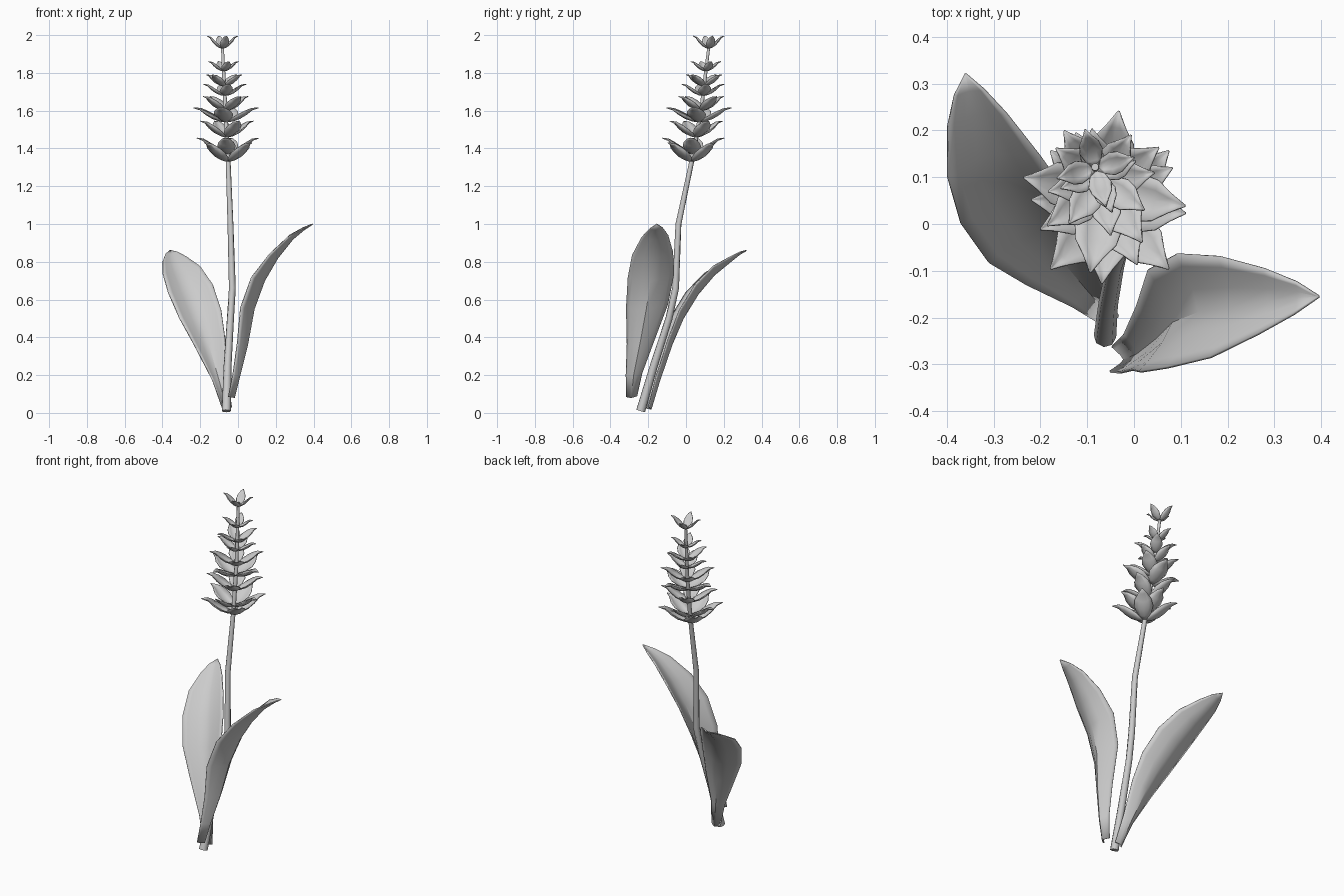
import bpy
import math
from mathutils import Vector

cube = bpy.data.objects.get("Cube")
if cube:
    bpy.data.objects.remove(cube, do_unlink=True)

grey = bpy.data.materials.new("plain_grey")
grey.use_nodes = True
COLOUR = (0.6, 0.6, 0.6, 1)
grey.diffuse_color = COLOUR
grey.node_tree.nodes["Principled BSDF"].inputs["Base Color"].default_value = COLOUR


def add_mesh(name, verts, faces, thickness=0, angle=35):
    mesh = bpy.data.meshes.new(name)
    mesh.from_pydata(verts, [], faces)
    mesh.materials.append(grey)
    mesh.update()
    obj = bpy.data.objects.new(name, mesh)
    bpy.context.collection.objects.link(obj)
    bpy.ops.object.select_all(action="DESELECT")
    obj.select_set(True)
    bpy.context.view_layer.objects.active = obj
    bpy.ops.object.shade_smooth_by_angle(angle=math.radians(angle))
    if thickness:
        solid = obj.modifiers.new("thickness", "SOLIDIFY")
        solid.thickness = thickness
        solid.offset = 0
    return obj


def grid_faces(rows, columns, start=0):
    return [(start + r * columns + c, start + r * columns + c + 1,
             start + (r + 1) * columns + c + 1, start + (r + 1) * columns + c)
            for r in range(rows - 1) for c in range(columns - 1)]


# Stem: points with a radius, swept as an eight-sided tube
STEM = [((-0.062, -0.24, 0.01), 0.024), ((-0.055, -0.17, 0.25), 0.021),
        ((-0.04, -0.09, 0.5), 0.019), ((-0.03, -0.055, 0.66), 0.018),
        ((-0.04, -0.04, 1.0), 0.016), ((-0.052, 0.03, 1.33), 0.013),
        ((-0.066, 0.08, 1.6), 0.011), ((-0.083, 0.122, 1.95), 0.008)]
SIDES = 8
points = [Vector(p) for p, r in STEM]
verts = []
for i, (p, r) in enumerate(STEM):
    along = points[min(i + 1, len(points) - 1)] - points[max(i - 1, 0)]
    turn = along.to_track_quat("Z", "Y")
    for s in range(SIDES):
        a = math.tau * s / SIDES
        verts.append(points[i] + turn @ Vector((r * math.cos(a), r * math.sin(a), 0)))
faces = [(i * SIDES + s, i * SIDES + (s + 1) % SIDES,
          (i + 1) * SIDES + (s + 1) % SIDES, (i + 1) * SIDES + s)
         for i in range(len(STEM) - 1) for s in range(SIDES)]
faces += [tuple(reversed(range(SIDES))), tuple(range(len(verts) - SIDES, len(verts)))]
add_mesh("stem", verts, faces, angle=50)


def stem_at(z):
    for a, b in zip(points, points[1:]):
        if z <= b.z:
            return a.lerp(b, (z - a.z) / (b.z - a.z))
    return points[-1]


# Leaves: a keel line with half width and channel depth at each station
def leaf(name, stations, side):
    side = Vector(side).normalized()
    keel = [Vector(s[:3]) for s in stations]
    rows = []
    for i, (p, (*_, half, depth)) in enumerate(zip(keel, stations)):
        along = keel[min(i + 1, len(keel) - 1)] - keel[max(i - 1, 0)]
        up = along.cross(side).normalized()
        if up.z < 0:
            up = -up
        for u in (-1, -0.8, -0.4, 0, 0.4, 0.8, 1):
            rows.append(p + side * half * u + up * depth * abs(u) ** 1.4)
    add_mesh(name, rows, grid_faces(len(stations), 7), 0.006, 40)


leaf("left_leaf", [
    (-0.02, -0.29, 0.08, 0.028, 0.03), (0.01, -0.277, 0.2, 0.042, 0.035),
    (0.05, -0.245, 0.36, 0.07, 0.05), (0.085, -0.21, 0.55, 0.11, 0.065),
    (0.14, -0.188, 0.7, 0.122, 0.065), (0.21, -0.178, 0.82, 0.108, 0.045),
    (0.29, -0.165, 0.92, 0.07, 0.025), (0.35, -0.158, 0.97, 0.035, 0.01),
    (0.395, -0.155, 1.0, 0.001, 0)], (0.08, 1, 0.08))
leaf("right_leaf", [
    (-0.06, -0.185, 0.02, 0.025, 0.02), (-0.1, -0.14, 0.17, 0.04, 0.03),
    (-0.155, -0.075, 0.36, 0.085, 0.04), (-0.205, -0.015, 0.5, 0.115, 0.05),
    (-0.255, 0.065, 0.63, 0.122, 0.05), (-0.3, 0.15, 0.73, 0.103, 0.04),
    (-0.335, 0.235, 0.8, 0.065, 0.02), (-0.352, 0.285, 0.84, 0.033, 0.008),
    (-0.36, 0.32, 0.86, 0.001, 0)], (0.95, 0.2, 0.17))

# Flower whorls: four cupped petals with flared, pointed tips
PETAL = [(0.03, 0, 0.09), (0.2, 0.06, 0.2), (0.42, 0.24, 0.29),
         (0.62, 0.52, 0.25), (0.8, 0.85, 0.12), (1, 1, 0.005)]


def whorl(name, z, radius, height, turn):
    centre = stem_at(z)
    verts, faces = [], []
    for k in range(4):
        a = math.radians(turn + 90 * k)
        out = Vector((math.cos(a), math.sin(a), 0))
        side = Vector((-math.sin(a), math.cos(a), 0))
        faces += grid_faces(len(PETAL), 5, len(verts))
        for reach, rise, half in PETAL:
            for u in (-1, -0.5, 0, 0.5, 1):
                lift = height * rise + radius * half * 0.45 * u * u
                verts.append(centre + out * radius * reach
                             + side * radius * half * u + Vector((0, 0, lift)))
    add_mesh(name, verts, faces, 0.004, 40)


WHORLS = [(1.33, 0.178, 0.1, 45), (1.37, 0.165, 0.085, -5), (1.46, 0.155, 0.085, 25),
          (1.54, 0.175, 0.075, 80), (1.6, 0.145, 0.075, 35), (1.68, 0.115, 0.06, 10),
          (1.73, 0.115, 0.06, 55), (1.81, 0.085, 0.05, 20), (1.93, 0.085, 0.065, 15)]
for n, spec in enumerate(WHORLS):
    whorl("flower_whorl_%d" % (n + 1), *spec)
